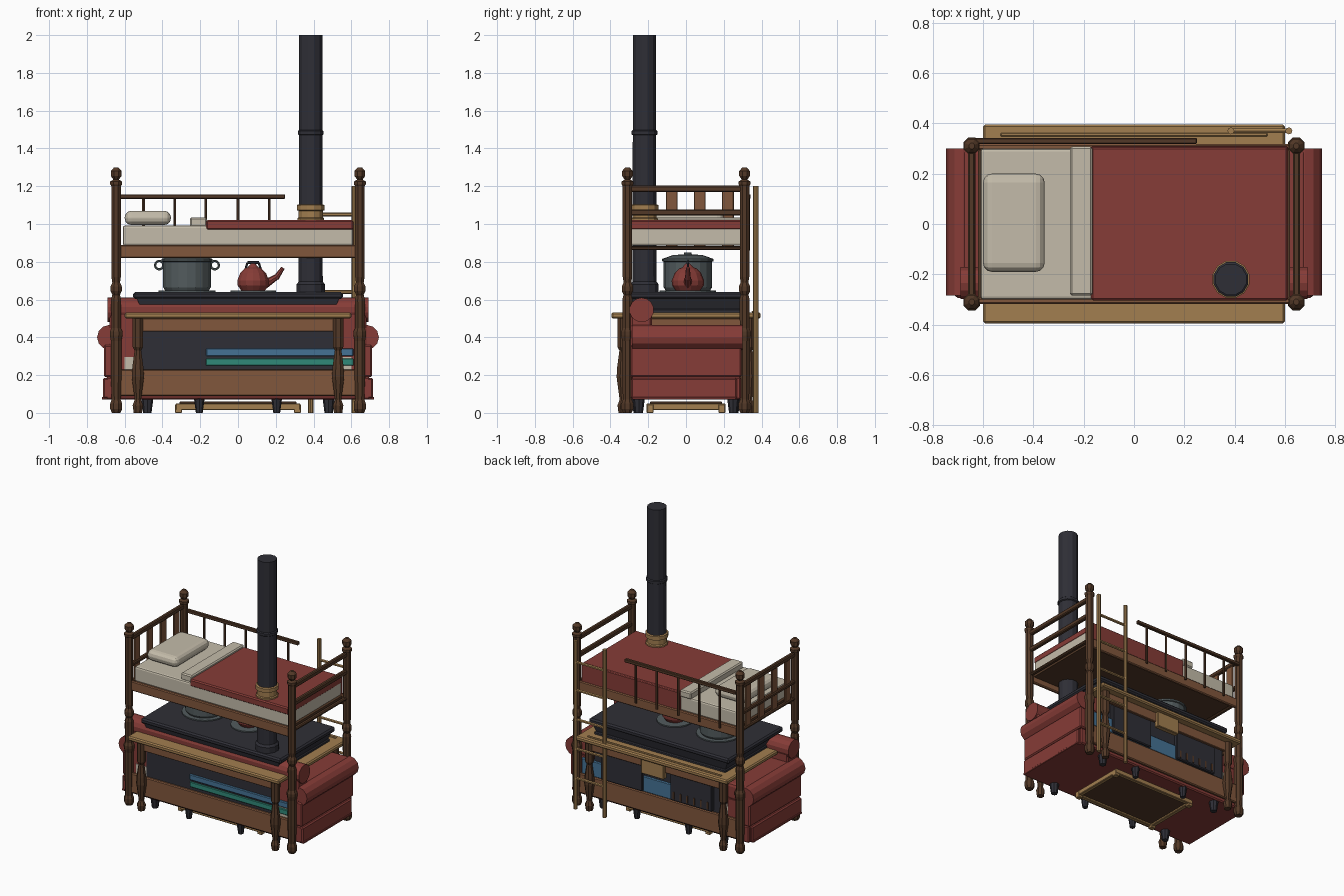
import bpy, math
from mathutils import Vector

cube = bpy.data.objects.get("Cube")
if cube:
    bpy.data.objects.remove(cube, do_unlink=True)


def material(name, rgb):
    m = bpy.data.materials.new(name)
    m.use_nodes = True
    m.diffuse_color = (*rgb, 1)
    m.node_tree.nodes["Principled BSDF"].inputs["Base Color"].default_value = (*rgb, 1)
    return m


RED = material("brick red", (.24, .045, .038))
GOLD = material("light oak", (.36, .21, .08))
BROWN = material("mid wood", (.22, .095, .045))
DARK = material("dark wood", (.085, .04, .02))
IRON = material("cast iron", (.028, .028, .037))
CREAM = material("cream linen", (.55, .5, .4))
TEAL = material("teal cloth", (.03, .25, .19))
BLUE = material("blue cloth", (.06, .17, .3))
SLATE = material("slate metal", (.085, .105, .11))


def finish(name, mat):
    o = bpy.context.object
    o.name = name
    o.data.materials.append(mat)
    return o


def box(name, mat, x, y, z, bevel=.006, segments=1):
    """Box from (min, max) ranges on each axis."""
    bpy.ops.mesh.primitive_cube_add(size=1, location=[sum(r) / 2 for r in (x, y, z)])
    o = finish(name, mat)
    size = Vector([r[1] - r[0] for r in (x, y, z)])
    for v in o.data.vertices:
        v.co = v.co * size
    if bevel:
        b = o.modifiers.new("Bevel", 'BEVEL')
        b.width, b.segments = bevel, segments
    return o


def rod(name, mat, a, b, r, sides=8, r2=None):
    """Tapered cylinder between two points."""
    a, b = Vector(a), Vector(b)
    bpy.ops.mesh.primitive_cone_add(vertices=sides, radius1=r, radius2=r if r2 is None else r2,
                                    depth=(b - a).length, location=(a + b) / 2)
    o = finish(name, mat)
    o.rotation_euler = (b - a).to_track_quat('Z', 'Y').to_euler()
    return o


def lathe(name, mat, x, y, profile, sides=8):
    """Turned part from (radius, height) pairs."""
    verts = [(r * math.cos(math.tau * (i + .5) / sides), r * math.sin(math.tau * (i + .5) / sides), z)
             for r, z in profile for i in range(sides)]
    faces = [(k * sides + i, k * sides + (i + 1) % sides, (k + 1) * sides + (i + 1) % sides, (k + 1) * sides + i)
             for k in range(len(profile) - 1) for i in range(sides)]
    faces += [tuple(reversed(range(sides))), tuple(range(len(verts) - sides, len(verts)))]
    me = bpy.data.meshes.new(name)
    me.from_pydata(verts, [], faces)
    o = bpy.data.objects.new(name, me)
    bpy.context.collection.objects.link(o)
    me.materials.append(mat)
    o.location = (x, y, 0)
    return o


def ring(name, mat, loc, R, r, rot=(0, 0, 0)):
    bpy.ops.mesh.primitive_torus_add(location=loc, rotation=rot, major_radius=R, minor_radius=r,
                                     major_segments=14, minor_segments=6)
    return finish(name, mat)


SIDES = (-1, 1)
CORNERS = [(sx, sy) for sx in SIDES for sy in SIDES]

# Bunk bed posts
post = [(.024, 0), (.034, .02), (.034, .05), (.026, .07), (.03, .2), (.03, .38), (.036, .41), (.036, .43),
        (.027, .45), (.029, .6), (.022, .625), (.032, .645), (.032, .67), (.022, .69), (.027, .72),
        (.027, 1.2), (.034, 1.21), (.034, 1.225), (.016, 1.235), (.031, 1.255), (.031, 1.28), (.012, 1.3)]
for sx, sy in CORNERS:
    lathe("bed_post", DARK, sx * .645, sy * .31, post)

# Bed rails and ends
for s in SIDES:
    y = (s * .305 - .012, s * .305 + .012)
    box("upper_side_rail", BROWN, (-.63, .63), y, (.82, .89))
    box("lower_side_rail", BROWN, (-.63, .63), y, (.09, .23))
    x = (s * .645 - .014, s * .645 + .014)
    for z in (1.06, 1.185):
        if s > 0 or z > 1.1:
            box("end_rail", DARK, x, (-.3, .3), (z - .015, z + .018))
    box("end_cross_rail", DARK, x, (-.3, .3), (.862, .882))
    box("lower_end_rail", BROWN, x, (-.3, .3), (.1, .23))
for i in range(4):
    y = -.225 + .149 * i
    box("headboard_slat", BROWN, (-.652, -.638), (y - .031, y + .031), (.88, 1.18), .003)
box("headboard_lower_rail", DARK, (-.66, -.63), (-.3, .3), (.98, 1.005))
box("upper_bed_base", DARK, (-.62, .62), (-.295, .295), (.862, .884), 0)

# Upper bedding
box("upper_mattress", CREAM, (-.61, .61), (-.3, .3), (.885, .992), .012, 2)
box("upper_blanket", RED, (-.17, .612), (-.304, .306), (.968, 1.02), .008)
box("upper_blanket_drop", RED, (-.17, .612), (.296, .309), (.88, 1.015), .004)
box("folded_sheet", CREAM, (-.255, -.165), (-.285, .308), (.985, 1.035), .008)
box("pillow", CREAM, (-.6, -.355), (-.19, .2), (.995, 1.07), .035, 3)

# Guard rail
box("guard_rail", DARK, (-.63, .25), (.318, .342), (1.133, 1.157), .004)
for x in (-.5, -.335, -.17, 0, .165):
    rod("guard_baluster", DARK, (x, .33, .86), (x, .33, 1.14), .008, 6)

# Lower bedding
box("lower_mattress", CREAM, (-.61, .61), (-.294, .294), (.15, .305), .01)
box("lower_sheet", TEAL, (-.17, .612), (-.306, .3), (.25, .288), .004)
box("lower_blanket", BLUE, (-.17, .612), (-.308, .306), (.3, .342), .005)
box("lower_blanket_drop", BLUE, (-.17, .612), (.295, .308), (.23, .34), .004)

# Ladder
for x in (.385, .615):
    rod("ladder_rail", GOLD, (x, .37, 0), (x, .37, 1.2), .014)
for z in (.22, .43, .64, .85, 1.05):
    rod("ladder_rung", GOLD, (.385, .37, z), (.615, .37, z), .01, 6)

# Table
box("table_top", GOLD, (-.6, .6), (-.395, .395), (.5, .532), .008)
leg = [(.024, 0), (.03, .04), (.018, .07), (.022, .1), (.035, .19), (.032, .24), (.019, .33), (.03, .35), (.03, .5)]
for sx, sy in CORNERS:
    lathe("table_leg", DARK, sx * .53, sy * .335, leg)
for s in SIDES:
    box("table_apron", BROWN, (-.52, .52), (s * .335 - .01, s * .335 + .01), (.43, .5), .003)
    box("table_end_apron", BROWN, (s * .53 - .01, s * .53 + .01), (-.33, .33), (.43, .5), .003)
box("table_drawer", GOLD, (-.08, .1), (.33, .368), (.39, .5), .004)
box("table_strip", GOLD, (-.53, .53), (.348, .362), (.53, .54), .003)

# Sofa
box("sofa_base", RED, (-.7, .7), (-.29, .29), (.07, .19), .008)
box("sofa_back", RED, (-.68, .68), (-.293, -.18), (.18, .55), .01)
rod("sofa_back_roll", RED, (-.69, -.235, .545), (.69, -.235, .545), .065, 14)
for s in SIDES:
    def span(a, b):
        return tuple(sorted((s * a, s * b)))
    box("sofa_arm_lower", RED, span(.53, .715), (-.29, .27), (.075, .185), .008)
    box("sofa_arm_side", RED, span(.53, .71), (-.293, .295), (.19, .36), .008)
    rod("sofa_arm_roll", RED, (s * .68, -.285, .4), (s * .68, .3, .4), .066, 12)
    box("sofa_arm_pad", RED, span(.53, .69), (-.29, .3), (.35, .466), .02, 2)
    box("sofa_skirt", RED, span(.62, .72), (-.285, .265), (.07, .085), .003)
for sx, sy in CORNERS:
    rod("sofa_foot", IRON, (sx * .48, sy * .25, 0), (sx * .48, sy * .25, .075), .022, 8, .032)
    rod("stove_foot", IRON, (sx * .205, sy * .26, 0), (sx * .205, sy * .26, .075), .018, 8, .028)

# Cooking stove
box("stove_body", IRON, (-.52, .52), (-.298, .298), (.1, .55), .006)
top = box("stove_taper", IRON, (-.535, .535), (-.298, .298), (.54, .605), 0)
for v in top.data.vertices:
    if v.co.z < 0:
        v.co.x *= .95
        v.co.y *= .95
box("stove_top", IRON, (-.555, .555), (-.31, .31), (.603, .64), .01)
for a, b in ((-.43, -.1), (.12, .45)):
    box("stove_door", IRON, (a, b), (.29, .325), (.235, .45), .006)
for i in range(6):
    x = -.4 + .054 * i
    box("door_vent", DARK, (x - .006, x + .006), (.322, .329), (.25, .3), 0)
for x, r in ((-.27, .15), (.08, .12)):
    rod("burner", SLATE, (x, .01, .638), (x, .01, .648), r, 20)

# Chimney pipe
flue = [(.078, .635), (.078, .68), (.066, .695), (.064, 1.47), (.071, 1.475), (.071, 1.492), (.064, 1.497), (.064, 2)]
lathe("chimney_pipe", IRON, .385, -.22, flue, 12)
lathe("chimney_collar", GOLD, .385, -.22, [(.073, 1.015), (.073, 1.03), (.066, 1.035), (.066, 1.07),
                                          (.076, 1.073), (.076, 1.1), (.066, 1.104)], 12)

# Cooking pot
lathe("pot", SLATE, -.27, .01, [(.118, .648), (.128, .665), (.128, .8), (.136, .803), (.136, .815),
                                (.08, .835), (.02, .84), (.02, .85)], 18)
for s in SIDES:
    ring("pot_handle", SLATE, (-.27 + s * .147, .01, .782), .022, .006, (math.pi / 2, 0, 0))

# Kettle
lathe("kettle", RED, .08, .01, [(.065, .648), (.084, .675), (.086, .7), (.07, .74), (.045, .765), (.03, .77), (.012, .79)], 14)
rod("kettle_spout", RED, (.14, .01, .68), (.205, .01, .72), .024, 8, .015)
rod("kettle_spout_tip", RED, (.2, .01, .712), (.238, .01, .768), .016, 8, .01)
for s in SIDES:
    rod("kettle_handle_side", IRON, (.08 + s * .042, .01, .755), (.08 + s * .03, .01, .795), .006, 6)
rod("kettle_handle", IRON, (.05, .01, .795), (.11, .01, .795), .008, 6)

# Low tray table under the sofa
for s in SIDES:
    box("tray_long_frame", GOLD, (-.33, .33), (s * .195 - .015, s * .195 + .015), (.015, .05), .004)
    box("tray_end_frame", GOLD, (s * .315 - .015, s * .315 + .015), (-.2, .2), (.015, .05), .004)
box("tray_panel", DARK, (-.31, .31), (-.19, .19), (.028, .06), .003)
for sx, sy in CORNERS:
    box("tray_foot", GOLD, (sx * .315 - .018, sx * .315 + .018), (sy * .19 - .018, sy * .19 + .018), (0, .045), .003)
